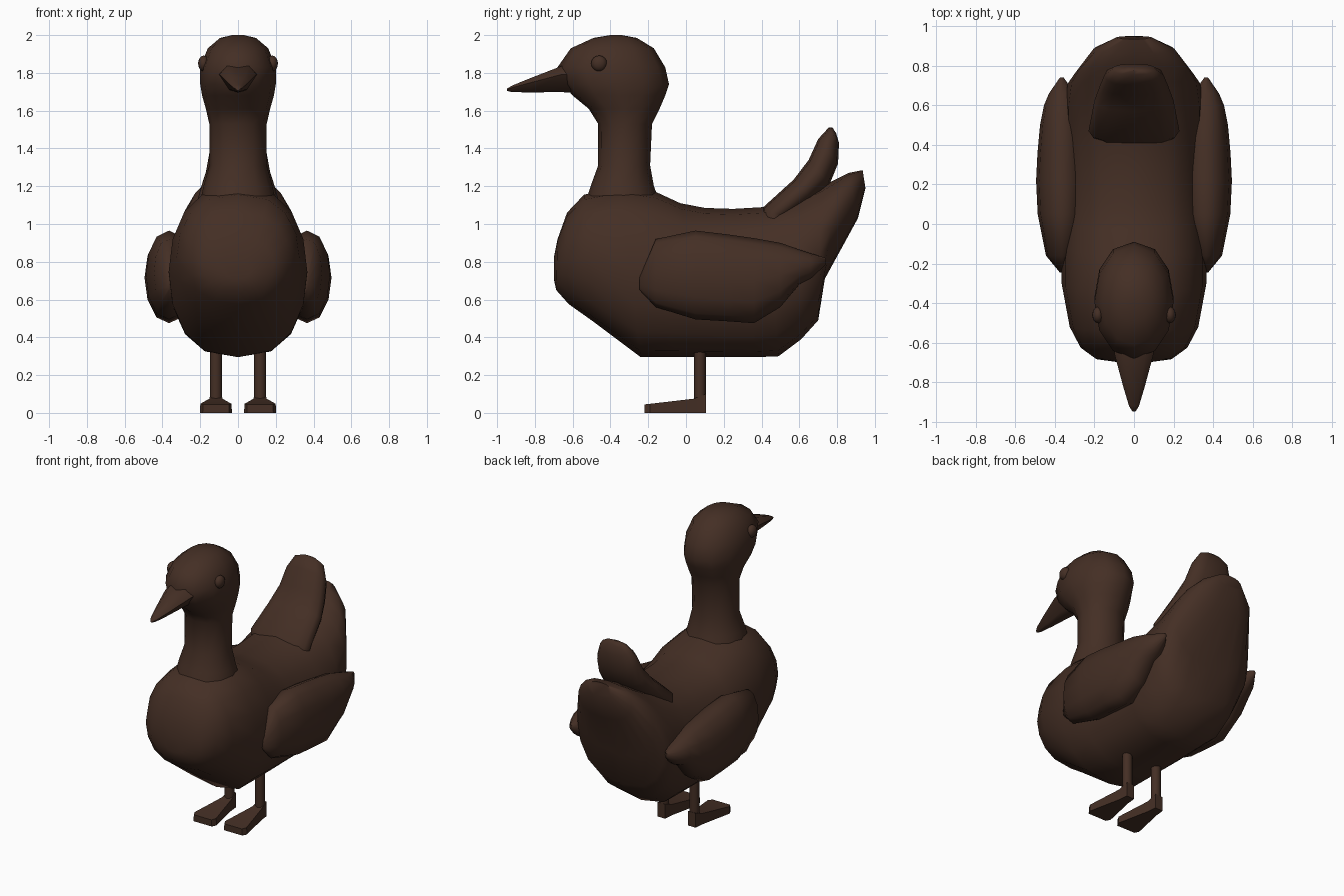
import bpy, bmesh, math
from mathutils import Vector

if "Cube" in bpy.data.objects:
    bpy.data.objects.remove(bpy.data.objects["Cube"])

brown = bpy.data.materials.new("dark brown")
brown.diffuse_color = (0.058, 0.028, 0.018, 1)
brown.use_nodes = True
brown.node_tree.nodes["Principled BSDF"].inputs["Base Color"].default_value = brown.diffuse_color


def finish(name, bm, angle=60):
    bmesh.ops.recalc_face_normals(bm, faces=bm.faces)
    me = bpy.data.meshes.new(name)
    bm.to_mesh(me)
    bm.free()
    me.materials.append(brown)
    ob = bpy.data.objects.new(name, me)
    bpy.context.collection.objects.link(ob)
    bpy.ops.object.select_all(action='DESELECT')
    ob.select_set(True)
    bpy.context.view_layer.objects.active = ob
    bpy.ops.object.shade_smooth_by_angle(angle=math.radians(angle))
    return ob


def skin(name, loops, angle=60):
    """Bridge equal-sized point loops and cap both ends."""
    bm = bmesh.new()
    rows = [[bm.verts.new(p) for p in loop] for loop in loops]
    n = len(rows[0])
    for a, b in zip(rows, rows[1:]):
        for i in range(n):
            j = (i + 1) % n
            bm.faces.new((a[i], a[j], b[j], b[i]))
    bm.faces.new(rows[0])
    bm.faces.new(rows[-1])
    return finish(name, bm, angle)


def oval(y1, z1, y2, z2, w, cx=0.0, n=12, power=1.0):
    """Oval spanning (y1,z1)-(y2,z2) in the side plane, half width w in x."""
    mid = Vector((cx, (y1 + y2) / 2, (z1 + z2) / 2))
    half = Vector((0, (y1 - y2) / 2, (z1 - z2) / 2))
    pts = []
    for i in range(n):
        t = math.tau * i / n
        s = math.sin(t)
        x = math.copysign(abs(s) ** power, s) * w
        pts.append(mid + half * math.cos(t) + Vector((x, 0, 0)))
    return pts


# Body: slanted ovals from breast to raised rump
body = [(-.70, .82, -.70, .71, .07), (-.68, .92, -.687, .65, .19),
        (-.63, 1.06, -.62, .575, .27), (-.54, 1.155, -.50, .49, .325),
        (-.35, 1.20, -.24, .295, .367), (-.16, 1.17, -.05, .295, .367),
        (-.03, 1.11, .12, .295, .36), (.10, 1.085, .25, .295, .352),
        (.25, 1.08, .37, .295, .35), (.42, 1.09, .49, .30, .352),
        (.60, 1.14, .61, .39, .35), (.72, 1.20, .70, .49, .335),
        (.80, 1.24, .735, .71, .295), (.86, 1.27, .91, 1.03, .205),
        (.935, 1.285, .95, 1.19, .09)]
skin("body", [oval(*r, n=16, power=.75) for r in body])

# Upright tail lobe
tail = [(.38, 1.0, .55, .92, .21), (.41, 1.09, .53, 1.03, .23),
        (.57, 1.235, .68, 1.13, .20), (.65, 1.34, .76, 1.21, .17),
        (.70, 1.45, .805, 1.32, .15), (.755, 1.51, .81, 1.43, .11),
        (.775, 1.512, .795, 1.48, .05)]
skin("tail", [oval(*r, power=.7) for r in tail])

# Neck and head: front y, back y, height, half width
neck = [(-.53, -.14, 1.12, .20), (-.505, -.17, 1.20, .183),
        (-.465, -.19, 1.31, .152), (-.465, -.18, 1.53, .152),
        (-.515, -.14, 1.61, .17), (-.60, -.11, 1.68, .19),
        (-.65, -.09, 1.74, .20), (-.68, -.11, 1.83, .20),
        (-.61, -.17, 1.93, .16), (-.49, -.26, 1.985, .095),
        (-.40, -.34, 2.0, .03)]
skin("neck_and_head", [oval(f, z, b, z, w, power=.92) for f, b, z, w in neck])

# Beak: rounded wedge section shrinking to the tip
section = [(-.06, .065), (.06, .065), (.10, .02), (.045, -.06),
           (0, -.075), (-.045, -.06), (-.10, .02)]
beak = [(-.58, 1.772, 1.05), (-.66, 1.772, .98), (-.82, 1.738, .55),
        (-.92, 1.717, .25), (-.948, 1.711, .08)]
skin("beak", [[(x * s, y, z + h * s) for x, h in section] for y, z, s in beak])

# Wing rings: y, top z, bottom z, outer x
wing = [(-.245, .72, .65, .375), (-.16, .92, .56, .445), (.05, .965, .495, .487),
        (.22, .945, .485, .495), (.36, .925, .475, .488), (.50, .90, .56, .475),
        (.60, .865, .68, .455), (.66, .845, .71, .43), (.74, .82, .785, .375)]
# Foot rings: y, top z, half width
foot = [(.105, .10, .03), (.04, .075, .036), (-.19, .048, .085), (-.22, .045, .07)]

for side, tag in ((-1, "left"), (1, "right")):
    skin("wing_" + tag, [oval(y, t, y, b, x - .365, side * .365, 12, .9)
                         for y, t, b, x in wing])

    # Eye
    bm = bmesh.new()
    bmesh.ops.create_uvsphere(bm, u_segments=12, v_segments=8, radius=.042)
    bmesh.ops.scale(bm, vec=(.7, 1, 1), verts=bm.verts)
    bmesh.ops.translate(bm, vec=(side * .182, -.46, 1.85), verts=bm.verts)
    finish("eye_" + tag, bm)

    # Leg and foot
    cx = side * .117
    skin("leg_" + tag, [oval(.043, z, .105, z, .032, cx, 8) for z in (.03, .36)])
    skin("foot_" + tag, [[(cx - w, y, 0), (cx + w, y, 0), (cx + w * .97, y, t),
                          (cx - w * .97, y, t)] for y, t, w in foot], 30)
